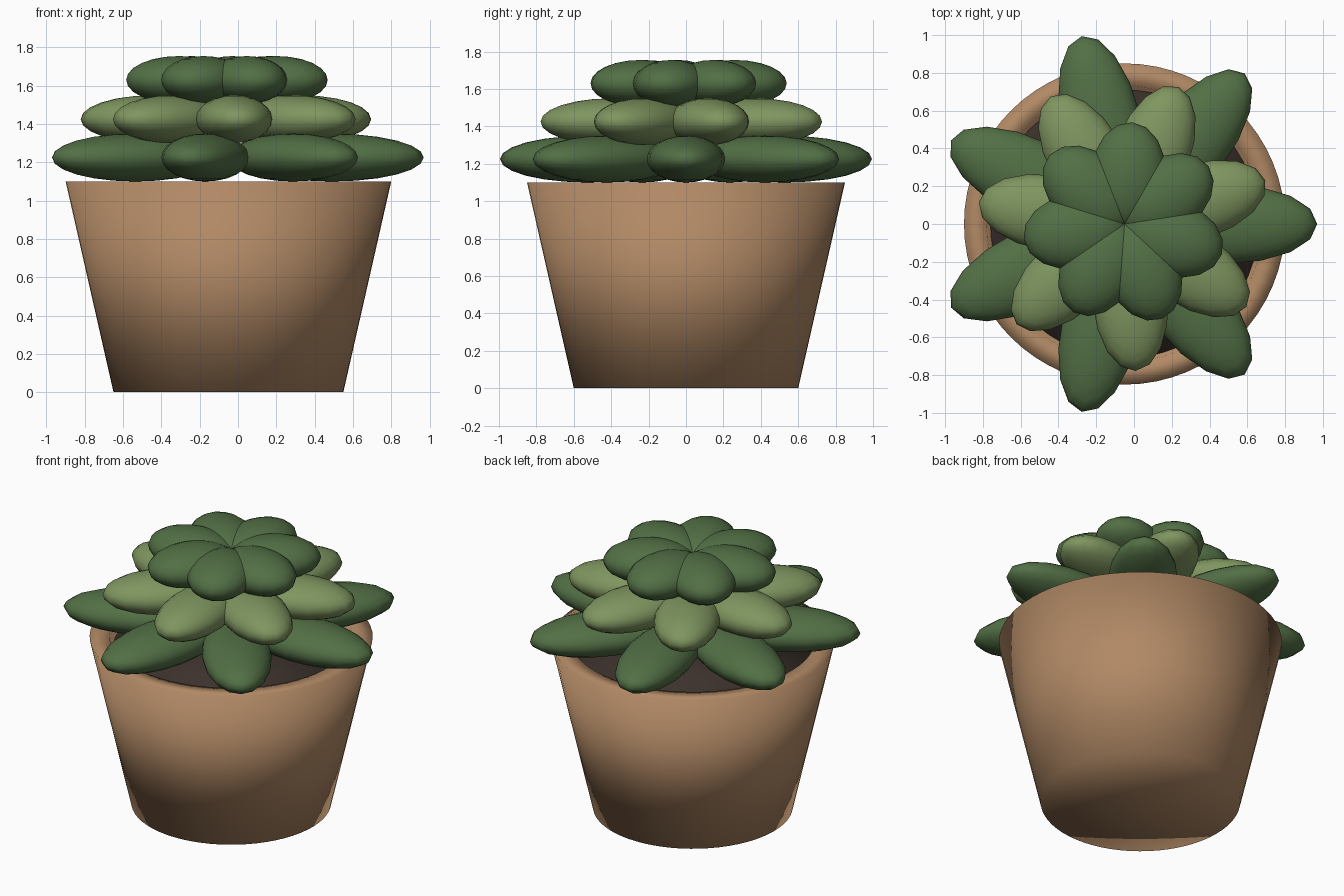
import bpy
import bmesh
from math import pi, tau
from mathutils import Matrix, Vector

cube = bpy.data.objects.get("Cube")
if cube:
    bpy.data.objects.remove(cube, do_unlink=True)

CENTRE_X = -0.05


def material(name, rgb):
    mat = bpy.data.materials.new(name)
    mat.use_nodes = True
    colour = (*rgb, 1)
    mat.diffuse_color = colour
    mat.node_tree.nodes["Principled BSDF"].inputs["Base Color"].default_value = colour
    return mat


terracotta = material("terracotta", (0.44, 0.25, 0.13))
soil_brown = material("soil brown", (0.045, 0.031, 0.025))
dark_green = material("dark green", (0.085, 0.16, 0.06))
light_green = material("light green", (0.21, 0.30, 0.115))


def add_object(name, bm, mat):
    bmesh.ops.recalc_face_normals(bm, faces=bm.faces)
    for face in bm.faces:
        face.smooth = True
    mesh = bpy.data.meshes.new(name)
    bm.to_mesh(mesh)
    bm.free()
    mesh.materials.append(mat)
    obj = bpy.data.objects.new(name, mesh)
    obj.location.x = CENTRE_X
    bpy.context.collection.objects.link(obj)
    return obj


def lathe(name, profile, mat, steps=64):
    bm = bmesh.new()
    verts = [bm.verts.new((r, 0, z)) for r, z in profile]
    edges = [bm.edges.new(pair) for pair in zip(verts, verts[1:])]
    bmesh.ops.spin(bm, geom=verts + edges, axis=(0, 0, 1), cent=(0, 0, 0),
                   angle=tau, steps=steps)
    bmesh.ops.remove_doubles(bm, verts=bm.verts, dist=0.0005)
    return add_object(name, bm, mat)


# Tapered pot with a thick rim, and the soil inside it
lathe("pot", [(0, 0), (0.6, 0), (0.85, 1.1), (0.73, 1.1), (0.70, 0.98), (0, 0.98)],
      terracotta)
lathe("soil", [(0, 1.03), (0.71, 1.03), (0.70, 0.99)], soil_brown)


# One leaf is a stretched sphere lying flat, pointing outwards
def leaf_ring(name, reach, size, height, turn, mat, count=7):
    for i in range(count):
        bm = bmesh.new()
        bmesh.ops.create_uvsphere(bm, u_segments=16, v_segments=12, radius=1)
        bm.transform(Matrix.Rotation(turn + i * tau / count, 4, "Z")
                     @ Matrix.Translation(Vector((reach, 0, height)))
                     @ Matrix.Diagonal((*size, 1)))
        add_object(f"{name}_{i + 1}", bm, mat)


# Three layers of leaves, each turned a little from the one below
leaf_ring("lower_leaf", 0.54, (0.48, 0.21, 0.125), 1.225, 0, dark_green)
leaf_ring("middle_leaf", 0.40, (0.38, 0.20, 0.125), 1.425, 0.3, light_green)
leaf_ring("upper_leaf", 0.26, (0.28, 0.20, 0.125), 1.63, 0.6, dark_green)
